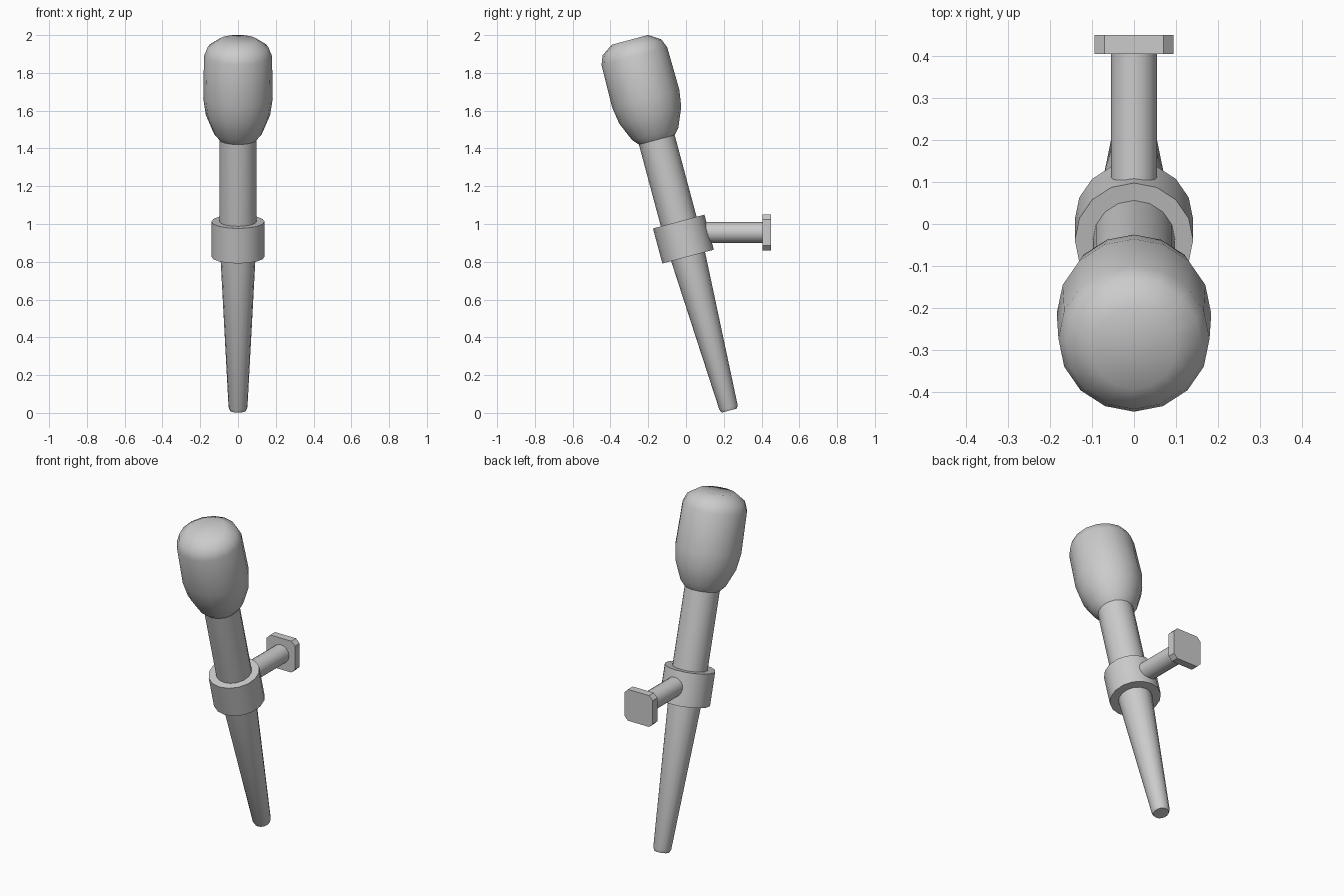
import bpy, bmesh, math
from mathutils import Matrix

if "Cube" in bpy.data.objects:
    bpy.data.objects.remove(bpy.data.objects["Cube"])

TILT = Matrix.Translation((0, 0.228, 0.018)) @ Matrix.Rotation(math.radians(15), 4, 'X')
# Local +z points along world +y for the wall mount
MOUNT = Matrix.Translation((0, 0, 0.955)) @ Matrix.Rotation(math.radians(-90), 4, 'X')


def finish(bm, name, matrix, angle=42):
    bmesh.ops.recalc_face_normals(bm, faces=bm.faces)
    mesh = bpy.data.meshes.new(name)
    bm.to_mesh(mesh)
    bm.free()
    ob = bpy.data.objects.new(name, mesh)
    bpy.context.collection.objects.link(ob)
    ob.matrix_world = matrix
    bpy.ops.object.select_all(action='DESELECT')
    ob.select_set(True)
    bpy.context.view_layer.objects.active = ob
    bpy.ops.object.shade_smooth_by_angle(angle=math.radians(angle))
    return ob


def lathe(name, profile, matrix, sides=16):
    """Closed solid of revolution from (radius, height) points."""
    bm = bmesh.new()
    rings = []
    for r, z in profile:
        rings.append([bm.verts.new((r * math.cos(a), r * math.sin(a), z))
                      for a in (2 * math.pi * i / sides for i in range(sides))])
    for lo, hi in zip(rings, rings[1:]):
        for i in range(sides):
            j = (i + 1) % sides
            bm.faces.new((lo[i], lo[j], hi[j], hi[i]))
    bm.faces.new(rings[0][::-1])
    bm.faces.new(rings[-1])
    return finish(bm, name, matrix)


# Tapered shaft
lathe("shaft", [(0.042, -0.006), (0.05, 0.012), (0.098, 0.935), (0.098, 1.49)], TILT)

# Collar ring around the shaft
lathe("collar", [(0.141, 0.838), (0.141, 1.03)], TILT)

# Rounded torch head
lathe("torch_head", [(0.097, 1.477), (0.127, 1.511), (0.170, 1.613), (0.184, 1.705),
                     (0.180, 1.937), (0.161, 1.985), (0.100, 2.026)], TILT)

# Horizontal mounting peg
lathe("mount_peg", [(0.055, 0.05), (0.055, 0.42)], MOUNT)

# Wall plate with chamfered corners
h, c = 0.094, 0.024
outline = []
for sx, sy in ((1, 1), (-1, 1), (-1, -1), (1, -1)):
    pair = [(sx * h, sy * (h - c)), (sx * (h - c), sy * h)]
    outline += pair if sx * sy > 0 else pair[::-1]
bm = bmesh.new()
base = bm.faces.new([bm.verts.new((x, y, 0.405)) for x, y in outline])
ext = bmesh.ops.extrude_face_region(bm, geom=[base], use_keep_orig=True)
bmesh.ops.translate(bm, vec=(0, 0, 0.045),
                    verts=[g for g in ext["geom"] if isinstance(g, bmesh.types.BMVert)])
finish(bm, "wall_plate", MOUNT, 30)
